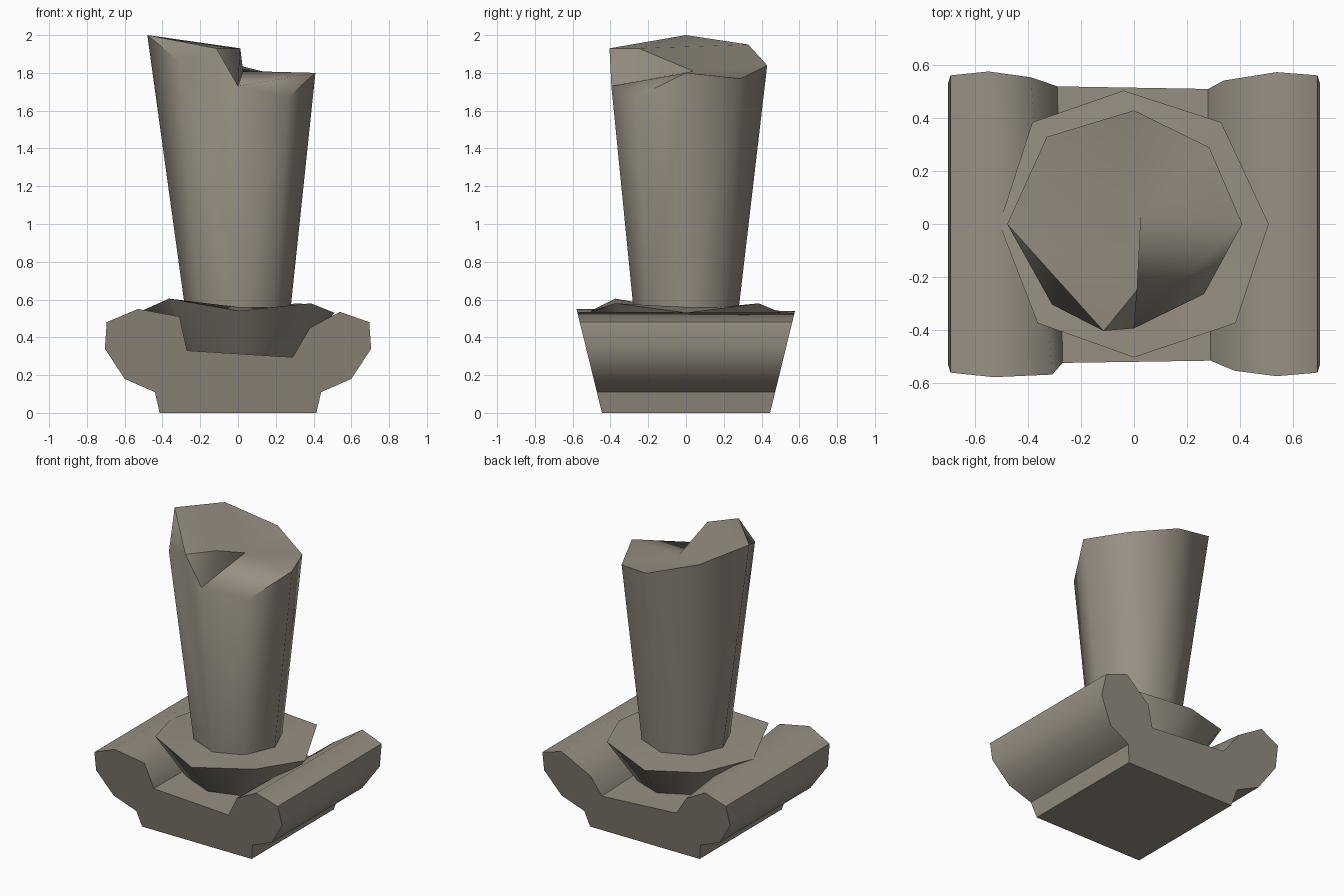
import bpy, bmesh, math
from mathutils import Vector

if "Cube" in bpy.data.objects:
    bpy.data.objects.remove(bpy.data.objects["Cube"])

stone = bpy.data.materials.new("weathered stone")
stone.diffuse_color = (0.31, 0.275, 0.225, 1)
stone.use_nodes = True
stone.node_tree.nodes["Principled BSDF"].inputs["Base Color"].default_value = stone.diffuse_color


def build(name, verts, faces, angle):
    bm = bmesh.new()
    vs = [bm.verts.new(v) for v in verts]
    for f in faces:
        bm.faces.new([vs[i] for i in f])
    bmesh.ops.recalc_face_normals(bm, faces=bm.faces[:])
    me = bpy.data.meshes.new(name)
    bm.to_mesh(me)
    bm.free()
    ob = bpy.data.objects.new(name, me)
    bpy.context.collection.objects.link(ob)
    me.materials.append(stone)
    bpy.ops.object.select_all(action='DESELECT')
    ob.select_set(True)
    bpy.context.view_layer.objects.active = ob
    bpy.ops.object.shade_smooth_by_angle(angle=math.radians(angle))
    return ob


def band(a, b, n):
    """Quads joining two rings of n vertices starting at a and b."""
    return [(a + i, a + (i + 1) % n, b + (i + 1) % n, b + i) for i in range(n)]


# Scrolled base: front and back profiles, ends leaning outward with height
right = [(0.415, 0), (0.44, 0.11), (0.60, 0.18), (0.705, 0.34), (0.695, 0.48)]
left = [(-x, z) for x, z in reversed(right)]
front_worn = [(0.54, 0.535), (0.38, 0.45), (0.29, 0.295), (-0.27, 0.33), (-0.31, 0.51), (-0.53, 0.55)]
back_worn = [(0.54, 0.53), (0.34, 0.40), (0.28, 0.27), (-0.29, 0.31), (-0.39, 0.45), (-0.55, 0.54)]
verts = []
for side, worn in ((-1, front_worn), (1, back_worn)):
    verts += [(x, side * (0.445 + 0.245 * z), z) for x, z in right + worn + left]
n = len(verts) // 2
build("scrolled_base", verts, band(0, n, n) + [range(n), range(n, 2 * n)], 50)

# Flared octagonal collar with an uneven rim
rim = [(0.51, 0, 0.53), (0.33, 0.385, 0.58), (-0.04, 0.505, 0.53), (-0.385, 0.385, 0.56),
       (-0.51, 0, 0.54), (-0.365, -0.375, 0.605), (0, -0.505, 0.54), (0.385, -0.375, 0.58)]
ring = lambda r, z: [(r * math.cos(i * math.pi / 4), r * math.sin(i * math.pi / 4), z) for i in range(8)]
verts = ring(0.30, 0.27) + rim + ring(0.26, 0.56)
build("flared_collar", verts,
      [range(8)] + band(0, 8, 8) + band(8, 16, 8) + [range(16, 24)], 50)

# Broken shaft: octagonal foot, jagged top edge, step in the fracture
top = [(0.41, 0, 1.80), (0.285, 0.29, 1.77), (0, 0.43, 1.84), (-0.33, 0.33, 1.95),
       (-0.48, 0, 2.0), (-0.31, -0.305, 1.86), (0, -0.395, 1.73), (0.265, -0.265, 1.67)]
spike = (-0.115, -0.405, 1.93)      # vertex 16
step = (0.012, -0.25, 1.93)         # vertex 17
hollow = (0.027, 0.037, 1.81)       # vertex 18
verts = ring(0.273, 0.50) + top + [spike, step, hollow]
sides = [f for i, f in enumerate(band(0, 8, 8)) if i != 5]
sides += [(5, 6, 13), (6, 16, 13), (6, 14, 16)]
fracture = [(12, 13, 16), (12, 16, 17), (12, 17, 11), (17, 18, 11), (18, 10, 11),
            (18, 9, 10), (18, 8, 9), (18, 14, 8), (8, 14, 15),
            (16, 14, 17), (17, 14, 18)]
build("broken_shaft", verts, sides + fracture + [range(8)], 50)
